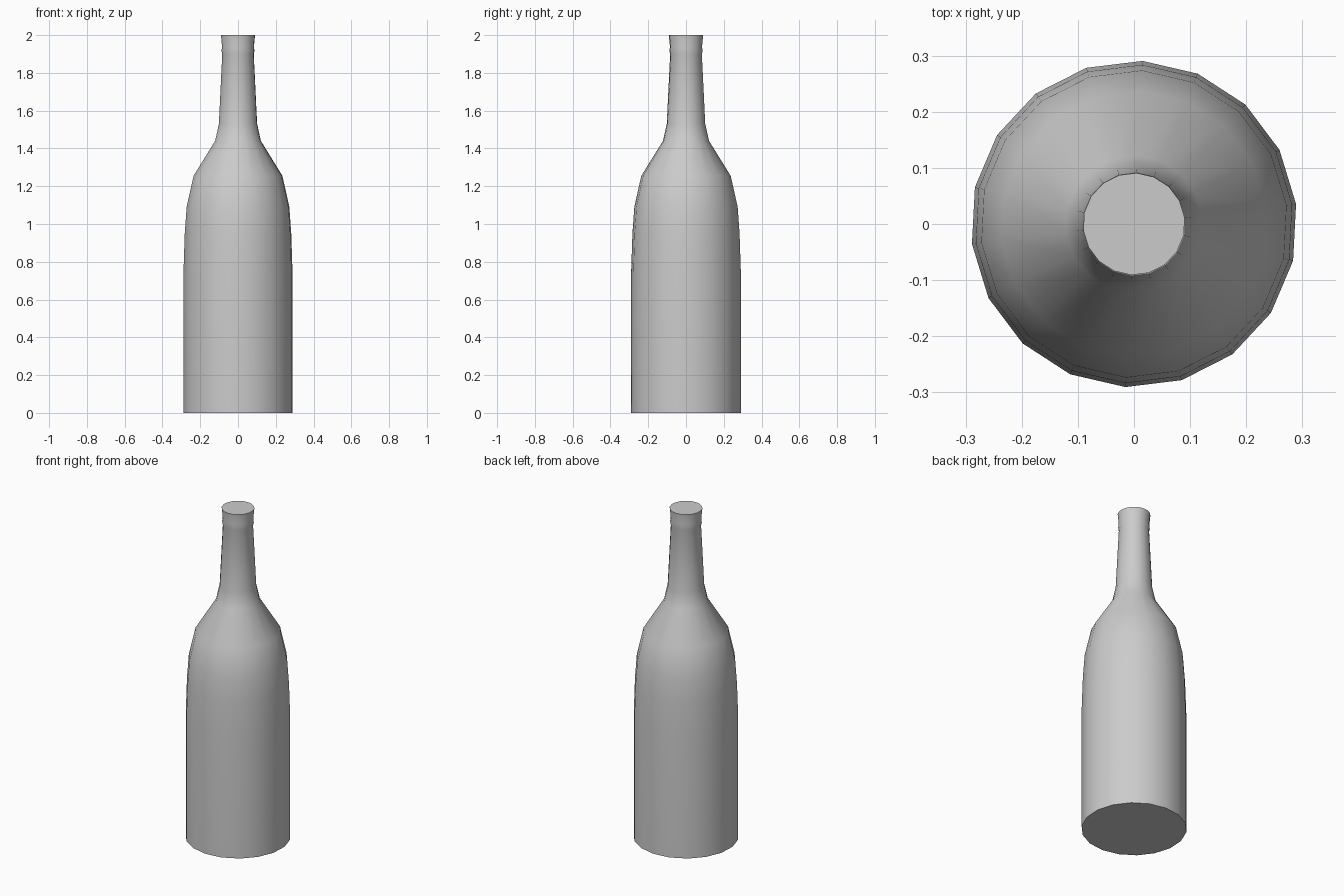
import bpy, bmesh, math

if "Cube" in bpy.data.objects:
    bpy.data.objects.remove(bpy.data.objects["Cube"])

SIDES = 18
PHASE = math.radians(7)

# Bottle profile from base to lip: (radius, height)
PROFILE = [
    (0.291, 0.0), (0.291, 0.74), (0.284, 0.95), (0.274, 1.09),
    (0.237, 1.255), (0.122, 1.44), (0.102, 1.53),
    (0.084, 1.90), (0.088, 1.915), (0.085, 1.94), (0.091, 2.0),
]


def lathe(name, profile):
    bm = bmesh.new()
    rings = []
    for r, z in profile:
        angles = [PHASE + 2 * math.pi * i / SIDES for i in range(SIDES)]
        rings.append([bm.verts.new((r * math.cos(a), r * math.sin(a), z)) for a in angles])
    # Walls
    for low, high in zip(rings, rings[1:]):
        for i in range(SIDES):
            j = (i + 1) % SIDES
            bm.faces.new((low[i], low[j], high[j], high[i]))
    # Flat base and closed mouth
    bm.faces.new(rings[0][::-1])
    bm.faces.new(rings[-1])
    mesh = bpy.data.meshes.new(name)
    bm.to_mesh(mesh)
    bm.free()
    obj = bpy.data.objects.new(name, mesh)
    bpy.context.collection.objects.link(obj)
    return obj


bottle = lathe("bottle", PROFILE)

# Smooth walls, sharp base and mouth edges
bpy.context.view_layer.objects.active = bottle
bottle.select_set(True)
bpy.ops.object.shade_smooth_by_angle(angle=math.radians(50))
